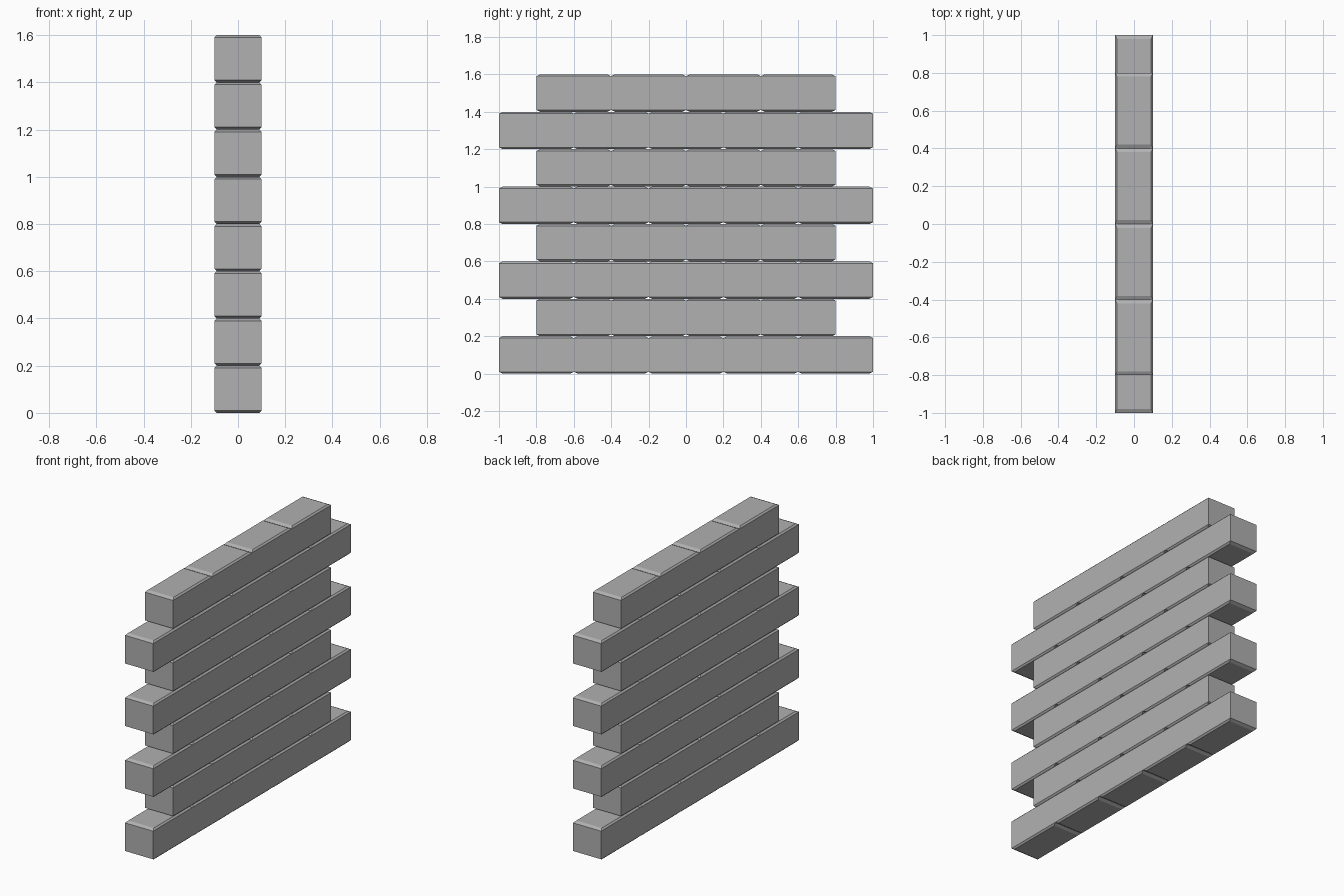
import bpy, bmesh

if "Cube" in bpy.data.objects:
    bpy.data.objects.remove(bpy.data.objects["Cube"])

# Darker grey stone
stone = bpy.data.materials.new("dark_stone")
stone.diffuse_color = (0.44, 0.44, 0.44, 1)
stone.use_nodes = True
stone.node_tree.nodes["Principled BSDF"].inputs["Base Color"].default_value = stone.diffuse_color

# One brick: top and bottom rims chamfered, then stretched to size
bm = bmesh.new()
bmesh.ops.create_cube(bm, size=2)
rims = [e for e in bm.edges if abs(e.verts[0].co.z - e.verts[1].co.z) < 0.01]
bmesh.ops.bevel(bm, geom=rims, offset=0.1, segments=1, profile=0.5, affect='EDGES')
bmesh.ops.scale(bm, vec=(0.1, 0.2, 0.1), verts=bm.verts)
bmesh.ops.recalc_face_normals(bm, faces=bm.faces)
brick_mesh = bpy.data.meshes.new("brick")
bm.to_mesh(brick_mesh)
bm.free()
brick_mesh.materials.append(stone)

# Eight courses, alternating five and four bricks in running bond
for row in range(8):
    count = 5 if row % 2 == 0 else 4
    for i in range(count):
        brick = bpy.data.objects.new(f"brick_row{row + 1}_{i + 1}", brick_mesh)
        brick.location = (0, (i - (count - 1) / 2) * 0.4, 0.1 + row * 0.2)
        bpy.context.collection.objects.link(brick)
